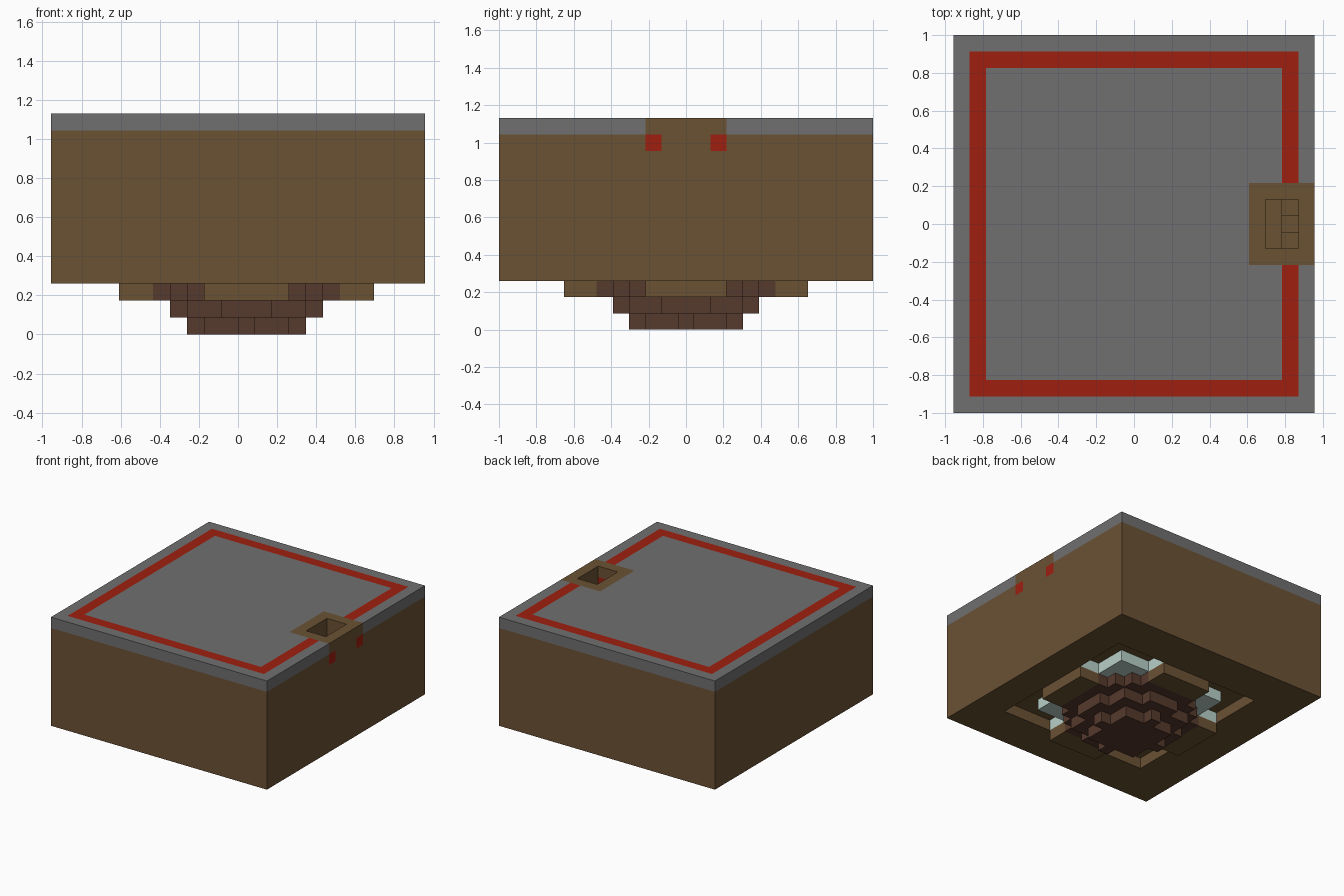
import bpy, bmesh, math
from mathutils import Vector

if "Cube" in bpy.data.objects:
    bpy.data.objects.remove(bpy.data.objects["Cube"], do_unlink=True)

NX, NY, NZ = 22, 23, 13          # block counts along each axis
S = 2 / NY                       # size of one block
MID = 11                         # centre block of the underside bowl


def material(name, r, g, b):
    m = bpy.data.materials.new(name)
    m.use_nodes = True
    m.diffuse_color = (r, g, b, 1)
    node = next(n for n in m.node_tree.nodes if n.type == "BSDF_PRINCIPLED")
    node.inputs["Base Color"].default_value = (r, g, b, 1)
    node.inputs["Roughness"].default_value = 0.9
    return m


EARTH = material("earth_brown", 0.147, 0.084, 0.034)
STONE = material("stone_grey", 0.165, 0.162, 0.162)
RED = material("signal_red", 0.342, 0.014, 0.005)
CLAY = material("dark_clay", 0.093, 0.041, 0.025)
ICE = material("pale_ice", 0.48, 0.63, 0.58)


def box(x0, x1, y0, y1, z0, z1):
    return {(x, y, z) for x in range(x0, x1)
            for y in range(y0, y1) for z in range(z0, z1)}


def disc(limit, z):
    return {(x, y, z) for x, y, _ in box(0, NX, 0, NY, 0, 1)
            if (x - MID) ** 2 + (y - MID) ** 2 <= limit}


def cross(z):
    return box(4, 19, 9, 14, z, z + 1) | box(9, 14, 4, 19, z, z + 1)


# Stepped shaft sunk through the collar
shaft = (box(19, 21, 10, 13, 10, NZ) | box(20, 21, 10, 13, 9, 10)
         | box(20, 21, 11, 12, 8, 9))

# Top layer: collar, ring and slab
collar = box(18, 22, 9, 14, 12, 13) - shaft
ring = (box(1, 21, 1, 22, 12, 13) - box(2, 20, 2, 21, 12, 13)) - collar - shaft
slab = box(0, NX, 0, NY, 12, 13) - ring - collar - shaft
ends = box(20, 22, 9, 10, 11, 12) | box(20, 22, 13, 14, 11, 12)

# Underside: round bowl, four lobes and the plate they hang from
bowl = disc(9, 0) | disc(18, 1) | disc(29, 2)
lobes = cross(2) - bowl
plate = box(6, 17, 6, 17, 3, 4) | cross(3)
recess = box(4, 19, 4, 19, 3, 4)
body = box(0, NX, 0, NY, 3, 12) - recess - ends - shaft

parts = [("earth_body", body, EARTH), ("stone_slab", slab, STONE),
         ("inlaid_ring", ring, RED), ("ring_ends", ends, RED),
         ("shaft_collar", collar, EARTH), ("ice_plate", plate, ICE),
         ("lower_lobes", lobes, EARTH), ("clay_bowl", bowl, CLAY)]
solid = set().union(*(cells for _, cells, _ in parts))
SIDES = [Vector(d) * s for d in ((1, 0, 0), (0, 1, 0), (0, 0, 1)) for s in (1, -1)]


def build(name, cells, mat):
    """Skin the open sides of the blocks, then merge the flat areas."""
    bm = bmesh.new()
    for cell in sorted(cells):
        c = Vector(cell)
        for n in SIDES:
            if tuple(int(v) for v in c + n) in solid:
                continue
            u = Vector((n.y, n.z, n.x))
            w = n.cross(u)
            mid = c + Vector((0.5, 0.5, 0.5)) + n / 2
            corners = [mid + (u * a + w * b) / 2
                       for a, b in ((-1, -1), (1, -1), (1, 1), (-1, 1))]
            bm.faces.new([bm.verts.new(((p.x - NX / 2) * S,
                                        (p.y - NY / 2) * S, p.z * S))
                          for p in corners])
    bmesh.ops.remove_doubles(bm, verts=bm.verts, dist=S / 100)
    bmesh.ops.dissolve_limit(bm, angle_limit=math.radians(1),
                             verts=bm.verts, edges=bm.edges)
    mesh = bpy.data.meshes.new(name)
    bm.to_mesh(mesh)
    bm.free()
    mesh.materials.append(mat)
    bpy.context.collection.objects.link(bpy.data.objects.new(name, mesh))


for part in parts:
    build(*part)
